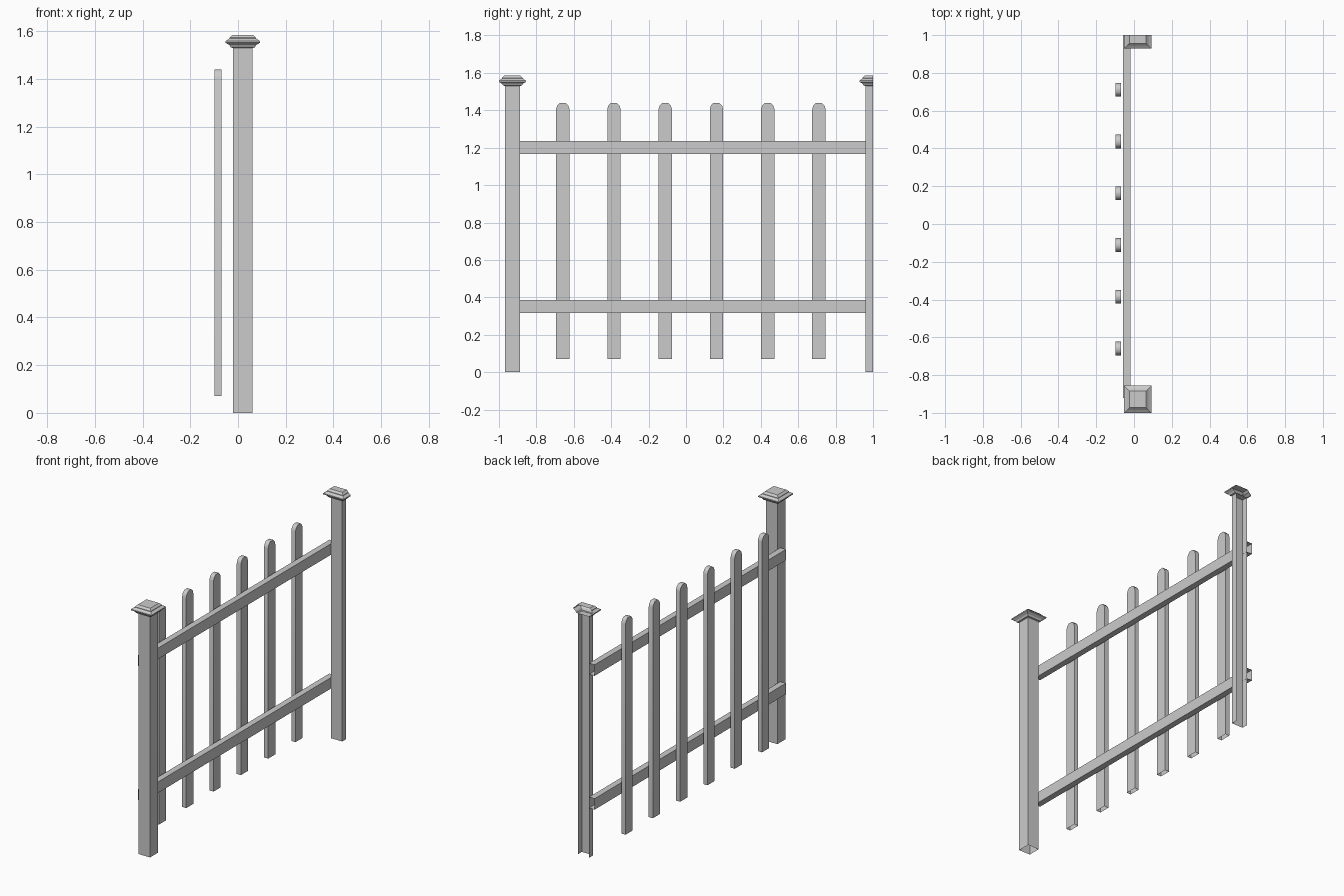
import bpy, bmesh
from mathutils import Vector

if "Cube" in bpy.data.objects:
    bpy.data.objects.remove(bpy.data.objects["Cube"])


def loft(name, rings, close_start=False, close_end=False, cut_y=None):
    """Join successive rings of points with quads; optionally slice off y > cut_y."""
    bm = bmesh.new()
    loops = [[bm.verts.new(p) for p in ring] for ring in rings]
    n = len(loops[0])
    for a, b in zip(loops, loops[1:]):
        for i in range(n):
            j = (i + 1) % n
            bm.faces.new((a[i], a[j], b[j], b[i]))
    if close_start:
        bm.faces.new(loops[0][::-1])
    if close_end:
        bm.faces.new(loops[-1])
    bmesh.ops.recalc_face_normals(bm, faces=bm.faces)
    if cut_y is not None:
        bmesh.ops.bisect_plane(bm, geom=bm.verts[:] + bm.edges[:] + bm.faces[:],
                               plane_co=(0, cut_y, 0), plane_no=(0, 1, 0), clear_outer=True)
    me = bpy.data.meshes.new(name)
    bm.to_mesh(me)
    bm.free()
    ob = bpy.data.objects.new(name, me)
    bpy.context.collection.objects.link(ob)
    return ob


def square(cx, cy, r, z):
    return [(cx - r, cy - r, z), (cx + r, cy - r, z), (cx + r, cy + r, z), (cx - r, cy + r, z)]


# Posts with moulded caps; the far post is halved at the tile boundary
CAP = [(0.040, 1.530), (0.050, 1.532), (0.056, 1.542), (0.072, 1.552),
       (0.072, 1.559), (0.056, 1.570), (0.056, 1.573), (0.044, 1.585)]
for label, y, cut in (("near", -0.928, None), ("far", 1.0, 1.0)):
    loft(label + "_post", [square(0.02, y, 0.04, z) for z in (0, 1.532)], cut_y=cut)
    loft(label + "_post_cap", [square(0.02, y, r, z) for r, z in CAP], True, True, cut)

# Rails, open at both ends
for label, z in (("lower", 0.35), ("upper", 1.20)):
    loft(label + "_rail", [[(-0.058, y, z - 0.035), (-0.019, y, z - 0.035),
                            (-0.019, y, z + 0.035), (-0.058, y, z + 0.035)]
                           for y in (-0.92, 1.0)])

# Pickets with rounded tops
ARCH = [(-0.036, 0.07), (0.036, 0.07), (0.036, 1.405), (0.030, 1.425), (0.015, 1.44),
        (-0.015, 1.44), (-0.030, 1.425), (-0.036, 1.405)]
for i in range(6):
    cy = -0.659 + 0.274 * i
    ob = loft(f"picket_{i + 1}", [[(x, cy + y, z) for y, z in ARCH] for x in (-0.098, -0.069)],
              True, True)
    # open underside, smooth edge strip
    bm = bmesh.new()
    bm.from_mesh(ob.data)
    bmesh.ops.delete(bm, geom=[f for f in bm.faces if f.normal.z < -0.9], context='FACES_ONLY')
    for f in bm.faces:
        f.smooth = abs(f.normal.x) < 0.5
    for e in bm.edges:
        e.smooth = len(e.link_faces) == 2 and e.calc_face_angle(0) < 1.0
    bm.to_mesh(ob.data)
    bm.free()
